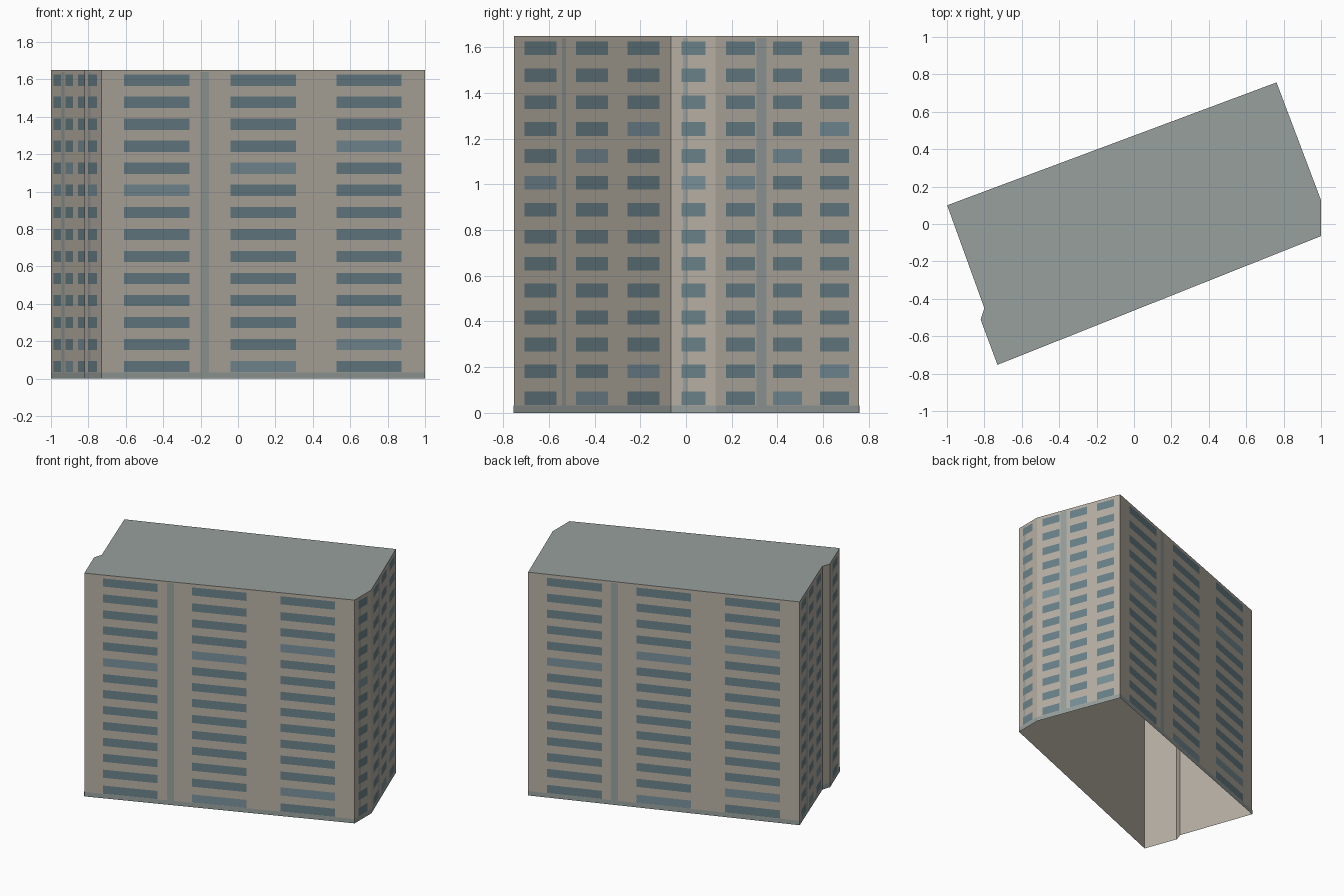
import bpy
from mathutils import Vector

if "Cube" in bpy.data.objects:
    bpy.data.objects.remove(bpy.data.objects["Cube"])

HEIGHT = 1.65
FLOORS = 14
# footprint, counter-clockwise from the front left corner
PLAN = [(-0.73, -0.753), (0.999, -0.065), (0.999, 0.13), (0.762, 0.757),
        (-0.999, 0.10), (-0.80, -0.45), (-0.82, -0.51)]


def material(name, rgb):
    m = bpy.data.materials.new(name)
    m.diffuse_color = (*rgb, 1)
    m.use_nodes = True
    m.node_tree.nodes["Principled BSDF"].inputs["Base Color"].default_value = m.diffuse_color
    return m


WALL = material("wall_stone", (0.47, 0.43, 0.37))
TRIM = material("grey_trim", (0.31, 0.35, 0.34))
GLASS = material("window_glass", (0.14, 0.22, 0.25))
PALE = material("pale_glass", (0.19, 0.28, 0.32))


def mesh_object(name, verts, faces, mat):
    me = bpy.data.meshes.new(name)
    me.from_pydata(verts, [], faces)
    me.materials.append(mat)
    ob = bpy.data.objects.new(name, me)
    bpy.context.collection.objects.link(ob)
    return ob


class Panels:
    """Collects flat rectangles lying just proud of the walls."""
    def __init__(self, name, mat, lift):
        self.name, self.mat, self.lift = name, mat, lift
        self.verts, self.faces = [], []

    def add(self, a, b, u0, u1, z0, z1):
        d = b - a
        out = Vector((d.y, -d.x)).normalized() * self.lift
        p, q = a + d * u0 + out, a + d * u1 + out
        k = len(self.verts)
        self.verts += [(p.x, p.y, z0), (q.x, q.y, z0), (q.x, q.y, z1), (p.x, p.y, z1)]
        self.faces.append((k, k + 1, k + 2, k + 3))

    def build(self):
        mesh_object(self.name, self.verts, self.faces, self.mat)


# shell: walls open at the bottom, flat roof cap
n = len(PLAN)
ring = [(x, y, z) for z in (0, HEIGHT) for x, y in PLAN]
mesh_object("outer_walls", ring,
            [(i, (i + 1) % n, n + (i + 1) % n, n + i) for i in range(n)], WALL)
mesh_object("flat_roof", ring[n:], [tuple(range(n))], TRIM)

# wall details
base = Panels("base_band", TRIM, 0.0015)
pipes = Panels("vertical_strips", TRIM, 0.001)
windows = Panels("windows", GLASS, 0.002)
pale_windows = Panels("pale_windows", PALE, 0.002)

for i in range(n):
    a, b = Vector(PLAN[i]), Vector(PLAN[(i + 1) % n])
    length = (b - a).length
    base.add(a, b, 0, 1, 0, 0.032)
    if length < 0.1:
        continue
    half = min(0.024, length * 0.055) / length
    pipes.add(a, b, 0.319 - half, 0.319 + half, 0.032, 1.64)
    # long walls carry three window bays, short ones a single bay
    bays = [(0.07, 0.272), (0.399, 0.601), (0.726, 0.928)] if length > 0.4 else [(0.23, 0.77)]
    for c, (u0, u1) in enumerate(bays):
        for r in range(FLOORS):
            z = 0.034 + 0.1178 * r
            group = pale_windows if (r - c) % 9 == 8 else windows
            group.add(a, b, u0, u1, z, z + 0.06)

for p in (base, pipes, windows, pale_windows):
    p.build()
